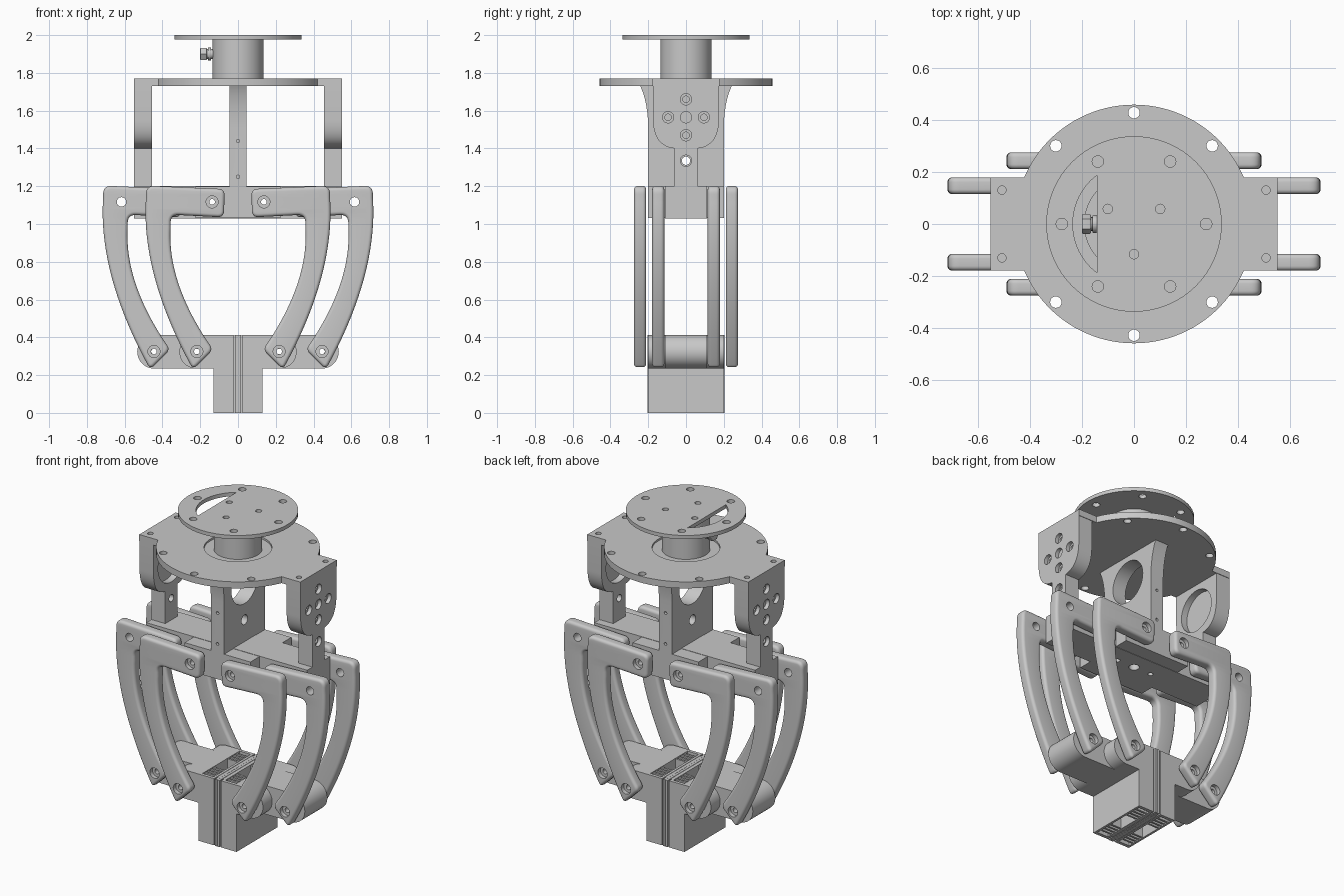
import bpy, bmesh, math
from mathutils import Vector
from mathutils.geometry import tessellate_polygon

cube = bpy.data.objects.get("Cube")
if cube:
    bpy.data.objects.remove(cube)

grey = bpy.data.materials.new("machined_grey")
grey.use_nodes = True
COLOUR = (0.58, 0.58, 0.58, 1)
grey.diffuse_color = COLOUR
grey.node_tree.nodes["Principled BSDF"].inputs["Base Color"].default_value = COLOUR


def arc(cu, cv, r, a0=0, a1=360, n=32):
    full = abs(a1 - a0) == 360
    steps = n if full else n + 1
    angles = [math.radians(a0 + (a1 - a0) * i / n) for i in range(steps)]
    return [(cu + r * math.cos(a), cv + r * math.sin(a)) for a in angles]


def bend(p, c, q, n=12):
    """Quadratic curve from p to q pulled towards c."""
    p, c, q = Vector(p), Vector(c), Vector(q)
    ts = [i / n for i in range(n + 1)]
    return [tuple(p * (1 - t) ** 2 + c * 2 * t * (1 - t) + q * t * t) for t in ts]


def soften(p, c, q, size):
    """Round the corner c that lies between p and q."""
    p, c, q = Vector(p), Vector(c), Vector(q)
    return bend(c + (p - c).normalized() * size, c, c + (q - c).normalized() * size, 8)


def rect(u0, v0, u1, v1):
    return [(u0, v0), (u1, v0), (u1, v1), (u0, v1)]


def mirrored(half):
    """Close a half profile by reflecting it across u = 0."""
    return half + [(-u, v) for u, v in reversed(half)]


def inset(pts, d):
    """Move a closed profile inwards by d."""
    n = len(pts)
    area = sum(pts[i - 1][0] * pts[i][1] - pts[i][0] * pts[i - 1][1] for i in range(n))
    sign = 1 if area > 0 else -1
    out = []
    for i in range(n):
        t = (Vector(pts[(i + 1) % n]) - Vector(pts[i - 1])).normalized()
        out.append((pts[i][0] - sign * t.y * d, pts[i][1] + sign * t.x * d))
    return out


def prism(name, pts, axis, lo, hi, rounding=0, bores=()):
    """Extrude a profile along an axis, with optional round rims and stepped bores."""
    place = {"x": lambda u, v, w: (w, u, v),
             "y": lambda u, v, w: (u, w, v),
             "z": lambda u, v, w: (u, v, w)}[axis]
    turns = [math.radians(18 * i) for i in range(6)] if rounding else [0]
    rims = [(rounding * (1 - math.sin(a)), rounding * (1 - math.cos(a))) for a in turns]
    if not rounding:
        rims = [(0, 0)]
    layers = [(d, lo + w) for d, w in rims] + [(d, hi - w) for d, w in reversed(rims)]
    walls = [[(inset(pts, d), w) for d, w in layers]]
    walls += [[(arc(u, v, r, n=24), w) for r, w in steps] for u, v, steps in bores]
    bm = bmesh.new()
    rings = [[[bm.verts.new(place(u, v, w)) for u, v in loop] for loop, w in wall]
             for wall in walls]
    for wall in rings:
        for low, high in zip(wall, wall[1:]):
            for i in range(len(low)):
                bm.faces.new((low[i - 1], low[i], high[i], high[i - 1]))
    for end in (0, -1):
        if bores:
            flat = [vert for wall in rings for vert in wall[end]]
            outlines = [[Vector((u, v, 0)) for u, v in wall[end][0]] for wall in walls]
            for tri in tessellate_polygon(outlines):
                bm.faces.new([flat[i] for i in tri])
        else:
            bm.faces.new(rings[0][end])
    bmesh.ops.recalc_face_normals(bm, faces=bm.faces)
    if bm.calc_volume(signed=True) < 0:
        bmesh.ops.reverse_faces(bm, faces=bm.faces)
    mesh = bpy.data.meshes.new(name)
    bm.to_mesh(mesh)
    bm.free()
    mesh.materials.append(grey)
    ob = bpy.data.objects.new(name, mesh)
    bpy.context.collection.objects.link(ob)
    return ob


def hole(u, v, r, axis, lo, hi, n=20):
    return prism("cutter", arc(u, v, r, n=n), axis, lo, hi)


def finish(ob, cutters=(), joins=()):
    """Join and cut a part, then smooth its curved faces."""
    for op, tools in (("UNION", joins), ("DIFFERENCE", cutters)):
        for tool in tools:
            mod = ob.modifiers.new("boolean", "BOOLEAN")
            mod.operation, mod.object, mod.solver = op, tool, "EXACT"
    if ob.modifiers:
        deps = bpy.context.evaluated_depsgraph_get()
        mesh = bpy.data.meshes.new_from_object(ob.evaluated_get(deps))
        ob.modifiers.clear()
        ob.data = mesh
    for tool in list(cutters) + list(joins):
        bpy.data.objects.remove(tool)
    bpy.ops.object.select_all(action="DESELECT")
    ob.select_set(True)
    bpy.context.view_layer.objects.active = ob
    bpy.ops.object.shade_smooth_by_angle(angle=math.radians(35))


# Top flange with bolt holes and a segment window
bolts = [hole(u, v, 0.022, "z", 1.9, 2.1) for u, v in arc(0, 0, 0.277, n=6)]
bolts += [hole(u, v, 0.018, "z", 1.95, 2.1) for u, v in arc(0, 0, 0.116, 30, 390, 3)]
window = prism("cutter", arc(0, 0, 0.235, 127, 233, 24), "z", 1.9, 2.1)
finish(prism("top_flange", arc(0, 0, 0.337, n=72), "z", 1.977, 2), bolts + [window])

# Neck and clamp screw
finish(prism("neck", arc(0, 0, 0.135, n=48), "z", 1.75, 1.98))
finish(prism("screw_shank", arc(0, 1.9, 0.026, n=16), "x", -0.17, -0.12))
finish(prism("screw_washer", arc(0, 1.9, 0.034, n=24), "x", -0.16, -0.142, 0.004))
finish(prism("screw_head", arc(0, 1.9, 0.038, n=6), "x", -0.2, -0.165, 0.006))

# Round mounting plate with two square ears
ear = 0.178
a = math.degrees(math.asin(ear / 0.458))
outline = arc(0, 0, 0.458, a, 180 - a, 40) + [(-0.55, ear), (-0.55, -ear)]
outline += arc(0, 0, 0.458, 180 + a, 360 - a, 40) + [(0.55, -ear), (0.55, ear)]
cuts = [hole(0, s * 0.427, 0.022, "z", 1.6, 1.9) for s in (-1, 1)]
cuts += [hole(s * 0.3, t * 0.3, 0.022, "z", 1.6, 1.9) for s in (-1, 1) for t in (-1, 1)]
cuts += [hole(s * 0.507, t * 0.13, 0.016, "z", 1.755, 1.9) for s in (-1, 1) for t in (-1, 1)]
cuts.append(hole(0, 0, 0.19, "z", 1.758, 1.9, 48))
finish(prism("mounting_plate", outline, "z", 1.73, 1.77), cuts)

# Side brackets with bearing recess and counterbored bolt pattern
half = [(0.175, 1.735)] + bend((0.175, 1.55), (0.17, 1.41), (0.06, 1.4)) + [(0.06, 1.1)]
for side, s in (("left", 1), ("right", -1)):
    def span(p, q):
        return sorted((s * p, s * q))
    ring = arc(0, 1.565, 0.095, n=4)
    cuts = [hole(u, v, 0.03, "x", *span(0.527, 0.6)) for u, v in ring + [(0, 1.565), (0, 1.335)]]
    cuts += [hole(u, v, 0.017, "x", *span(0.505, 0.6)) for u, v in ring]
    cuts.append(hole(0, 1.335, 0.022, "x", *span(0.4, 0.6)))
    cuts.append(hole(0, 1.565, 0.13, "x", *span(0.4, 0.495), 40))
    finish(prism(side + "_bracket", mirrored(half), "x", *span(0.455, 0.55)), cuts)

# Central web flaring into the plate
half = [(0.2, 1.1)] + bend((0.2, 1.52), (0.205, 1.66), (0.245, 1.735))
cuts = [hole(0, 1.565, 0.13, "x", -0.2, 0.2, 40), hole(0, 1.335, 0.03, "x", -0.2, 0.2)]
cuts += [hole(0, z, 0.009, "y", s * 0.2 - 0.04, s * 0.2 + 0.04, 12)
         for z in (1.25, 1.44) for s in (-1, 1)]
finish(prism("central_web", mirrored(half), "x", -0.045, 0.045), cuts)

# Cross bar: wide centre, narrow ends
centre = prism("join", rect(-0.225, 1.032, 0.225, 1.198), "y", -0.2, 0.2)
cuts = [hole(s * x, 1.117, 0.015, "y", -0.4, 0.4, 16) for s in (-1, 1) for x in (0.137, 0.364)]
cuts += [hole(x, 0, r, "z", 0.9, 1.1) for x, r in ((-0.12, 0.015), (0, 0.03), (0.12, 0.015))]
finish(prism("cross_bar", rect(-0.55, 1.03, 0.55, 1.2), "y", -0.11, 0.11), cuts, [centre])

# Curved linkage arms: elbow, outer sweep, foot, inner sweep, head
tip, elbow, heel, toe = (0.07, 1.185), (0.487, 1.203), (0.238, 0.23), (0.132, 0.335)
crook, chin = (0.357, 1.05), (0.075, 1.035)
sweep_out = bend((0.487, 1.14), (0.515, 0.73), heel, 30)[:-2]
sweep_in = bend(toe, (0.375, 0.68), (0.357, 0.98), 30)[2:]
profile = soften(tip, elbow, sweep_out[0], 0.045) + sweep_out
profile += soften(sweep_out[-1], heel, toe, 0.03) + soften(heel, toe, sweep_in[0], 0.03)
profile += sweep_in + soften(sweep_in[-1], crook, chin, 0.045)
profile += soften(crook, chin, tip, 0.035) + soften(chin, tip, elbow, 0.035)
for side, s in (("left", 1), ("right", -1)):
    for end, f in (("front", -1), ("back", 1)):
        for kind, shift, near in (("inner", 0, 0.211), ("outer", 0.227, 0.115)):
            y0, y1 = f * near, f * (near + 0.064)
            step = y1 - f * 0.025
            pivot = [(0.015, y0), (0.015, step), (0.032, step), (0.032, y1)]
            bores = [(s * (u + shift), v, pivot) for u, v in ((0.137, 1.117), (0.218, 0.325))]
            if shift:
                bores.append((s * 0.617, 1.117, [(0.025, y0), (0.025, y1)]))
            pts = [(s * (u + shift), v) for u, v in profile]
            # rim rounding follows the direction from the inner to the outer face
            lo, hi = sorted((y0, y1))
            bores = [(u, v, sorted(b, key=lambda p: p[1])
                      if len(b) == 2 else b[::f]) for u, v, b in bores]
            finish(prism(f"{side}_{end}_{kind}_arm", pts, "y", lo, hi, 0.018, bores))

# Finger knuckles and hollow ribbed jaws
for side, s in (("left", 1), ("right", -1)):
    def flip(pts):
        return [(s * u, v) for u, v in pts]

    def stadium(cx):
        return flip([(0.12, 0.412), (0.12, 0.235)] + arc(cx, 0.3235, 0.0885, -90, 90, 20))

    wide = prism("join", stadium(0.222), "y", -0.2, 0.2)
    cuts = [hole(s * x, 0.325, 0.015, "y", -0.4, 0.4, 16) for x in (0.218, 0.445)]
    finish(prism(side + "_knuckle", stadium(0.445), "y", -0.11, 0.11), cuts, [wide])

    cavity = prism("cutter", flip(rect(0.04, -0.18, 0.116, 0.18)), "z", -0.1, 0.5)
    finish(prism(side + "_jaw", flip(rect(0.024, -0.2, 0.13, 0.2)), "z", 0, 0.412), [cavity])
    finish(prism(side + "_jaw_core", flip(rect(0.01, -0.17, 0.03, 0.17)), "z", 0.002, 0.41))
    finish(prism(side + "_jaw_pad", flip(rect(0.0005, -0.203, 0.016, 0.203)), "z", 0, 0.412))
    for y in (0.07, 0.097, 0.124, 0.151):
        for f in (-1, 1):
            rib = rect(0.035, f * y - 0.006, 0.12, f * y + 0.006)
            finish(prism(side + "_jaw_rib", flip(rib), "z", 0.004, 0.408))
